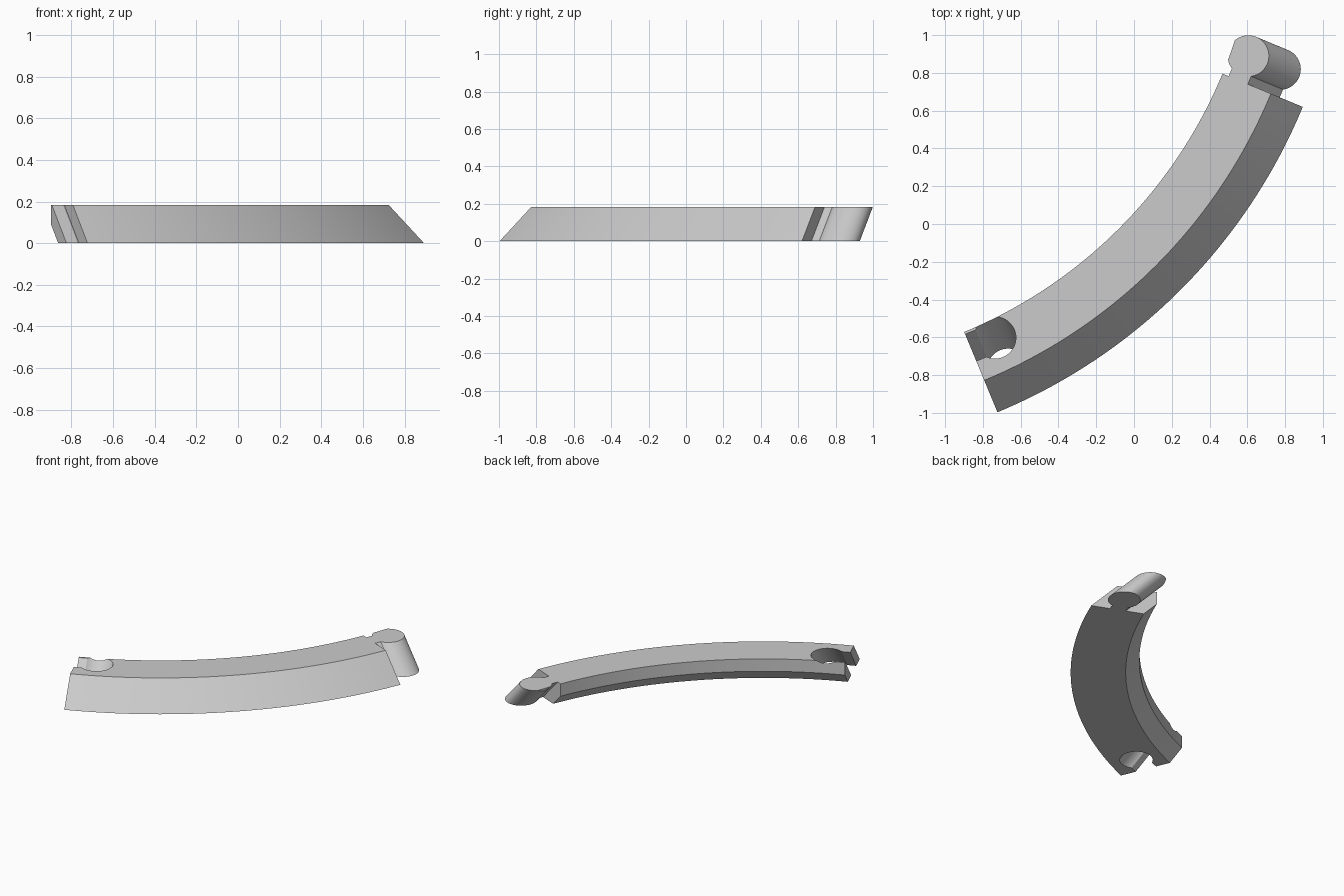
import bpy, bmesh
from math import radians, pi, sin, cos, asin
from mathutils import Vector

CENTER = Vector((-1.866, 1.763, 0))    # centre of the ring the segment belongs to
START, END = radians(-67.5), radians(-22.5)
HEIGHT = 0.183
INNER, OUTER = 2.527, 2.987
KEY_R, KEY_OFFSET = 2.617, 0.139       # key circle: ring radius and distance past the end

if bpy.data.objects.get("Cube"):
    bpy.data.objects.remove(bpy.data.objects["Cube"])

grey = bpy.data.materials.new("light grey")
grey.use_nodes = True
grey.diffuse_color = (0.6, 0.6, 0.6, 1)
grey.node_tree.nodes["Principled BSDF"].inputs["Base Color"].default_value = grey.diffuse_color


def loft(name, rings):
    """Skin a closed solid through matching rings of points."""
    bm = bmesh.new()
    rows = [[bm.verts.new(p) for p in ring] for ring in rings]
    n = len(rows[0])
    for a, b in zip(rows, rows[1:]):
        for i in range(n):
            j = (i + 1) % n
            bm.faces.new((a[i], a[j], b[j], b[i]))
    bm.faces.new(rows[0])
    bm.faces.new(rows[-1])
    bmesh.ops.recalc_face_normals(bm, faces=bm.faces)
    mesh = bpy.data.meshes.new(name)
    bm.to_mesh(mesh)
    bm.free()
    mesh.materials.append(grey)
    obj = bpy.data.objects.new(name, mesh)
    bpy.context.collection.objects.link(obj)
    return obj


def sweep(name, profile, a0, a1, steps):
    """Turn a (radius, height) profile around the ring centre."""
    rings = []
    for k in range(steps + 1):
        a = a0 + (a1 - a0) * k / steps
        rings.append([CENTER + Vector((r * cos(a), r * sin(a), z)) for r, z in profile])
    return loft(name, rings)


def keyhole(name, angle, radius, half_neck, z0, z1):
    """Round key with a straight neck, leaning outward at 45 degrees."""
    gap = asin(half_neck / radius)
    a0, a1 = -pi / 2 + gap, 1.5 * pi - gap
    outline = [(-half_neck, -0.06), (half_neck, -0.06)]
    for k in range(41):
        a = a0 + (a1 - a0) * k / 40
        outline.append((radius * cos(a), KEY_OFFSET + radius * sin(a)))
    u = Vector((cos(angle), sin(angle), 0))
    v = Vector((-sin(angle), cos(angle), 0))
    return loft(name, [[CENTER + u * (KEY_R + HEIGHT - z + x) + v * y + Vector((0, 0, z))
                        for x, y in outline] for z in (z0, z1)])


def combine(obj, other, operation):
    mod = obj.modifiers.new(operation.lower(), 'BOOLEAN')
    mod.operation = operation
    mod.solver = 'EXACT'
    mod.object = other
    bpy.context.view_layer.objects.active = obj
    bpy.ops.object.modifier_apply(modifier=mod.name)
    bpy.data.objects.remove(other)


# Curved bar with a sloped outer side and an undercut inner side
half = HEIGHT / 2
bar = sweep("curved_bar", [(INNER, HEIGHT), (OUTER - HEIGHT, HEIGHT), (OUTER, 0),
                           (INNER + half, 0), (INNER, half)], START, END, 40)

# Socket at the left end
socket = keyhole("socket_cutter", START, 0.111, 0.077, -0.05, HEIGHT + 0.05)
combine(bar, socket, 'DIFFERENCE')

# Key at the right end, trimmed flush with the inner wall
key = keyhole("key", END, 0.109, 0.055, 0, HEIGHT)
trim = sweep("trim_cutter", [(INNER - 0.2, -0.1), (INNER, -0.1), (INNER, 0.3),
                             (INNER - 0.2, 0.3)], END - 0.05, END + 0.2, 16)
combine(key, trim, 'DIFFERENCE')
combine(bar, key, 'UNION')

# Smooth the curves, keep the edges sharp
bpy.ops.object.select_all(action='DESELECT')
bar.select_set(True)
bpy.context.view_layer.objects.active = bar
bpy.ops.object.shade_smooth_by_angle(angle=radians(30))
